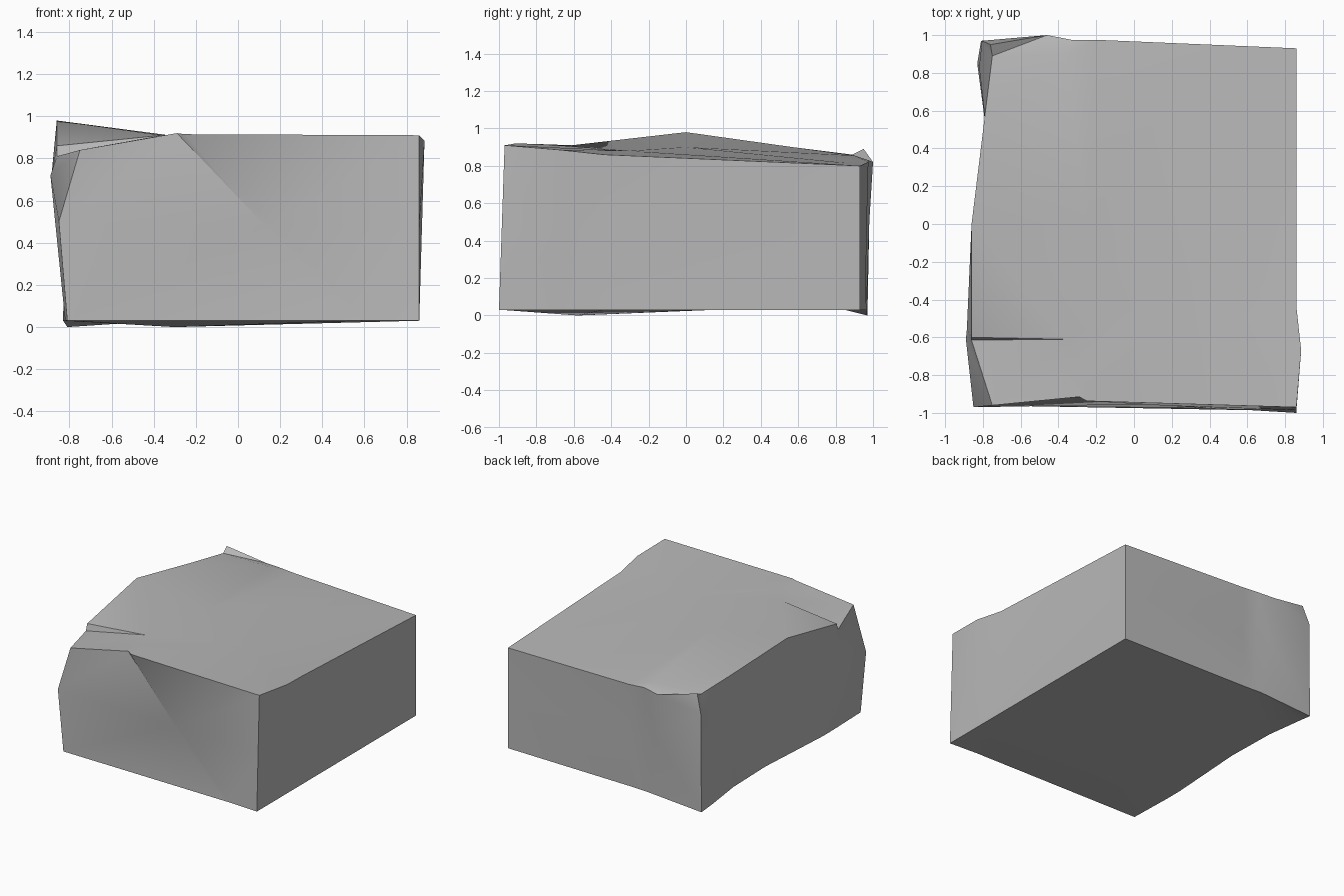
import bpy
import bmesh
import math
from mathutils import Vector
from mathutils.geometry import delaunay_2d_cdt

default_cube = bpy.data.objects.get("Cube")
if default_cube:
    bpy.data.objects.remove(default_cube, do_unlink=True)

# Each side of the block is a row of stations, counterclockwise from above:
# (foot x, foot y), (rim x, rim y, rim z), and an optional bulge point between
front_side = [
    ((-.81, -.96), (-.75, -.96, .84), (-.85, -.97, .50)),
    ((.58, -.985), (-.29, -.915, .92), (.13, -.953, .48)),
    ((.61, -.985), (-.25, -.937, .915), (.16, -.961, .48)),
]
right_side = [
    ((.86, -1.0), (.86, -.97, .91)),
    ((.86, -.67), (.885, -.67, .885)),
    ((.86, -.44), (.86, -.44, .86)),
]
back_side = [
    ((.86, .93), (.86, .93, .80)),
    ((-.18, .955), (-.20, .975, .82)),
    ((-.30, .96), (-.33, .975, .83), (-.32, .96, .50)),
    ((-.36, .965), (-.46, 1.0, .82), (-.42, .98, .50)),
]
left_side = [
    ((-.81, .97), (-.76, .95, .89), (-.805, .97, .75)),
    ((-.83, .85), (-.75, .89, .86), (-.82, .83, .60)),
    ((-.79, .55), (-.79, .57, .90)),
    ((-.78, .15), (-.86, .00, .98), (-.83, .05, .60)),
    ((-.82, -.48), (-.86, -.60, .86), (-.885, -.56, .72)),
    ((-.82, -.61), (-.86, -.615, .81), (-.89, -.61, .72)),
]
stations = front_side + right_side + back_side + left_side

# Loose points inside the worn top and the uneven underside
top_points = [
    (-.36, -.61, .91), (-.28, -.75, .915), (-.25, .0, .90),
    (.30, -.30, .88), (-.36, .90, .855), (.30, .86, .815),
]
under_points = [(-.30, -.58, .0), (.20, .20, .035)]


def foot_height(x, y):
    """The underside sags at the back corner of the chipped side."""
    return .0 if x < -.8 and y > .9 else .03


def cap(bm, rim, inner):
    """Close a loop of vertices with triangles that use the inner points."""
    verts = rim + [bm.verts.new(p) for p in inner]
    count = len(rim)
    edges = [(i, (i + 1) % count) for i in range(count)]
    flat = [Vector(v.co[:2]) for v in verts]
    result = delaunay_2d_cdt(flat, edges, [], 1, 1e-6)
    sources, triangles = result[3], result[2]
    for triangle in triangles:
        bm.faces.new([verts[sources[i][0]] for i in triangle])


def between(foot, rim):
    return tuple((a + b) / 2 for a, b in zip(foot, rim))


# Stone block: three rings of vertices joined by side faces, then two caps
bm = bmesh.new()
rings = [[], [], []]
for station in stations:
    (x, y), rim = station[:2]
    foot = (x, y, foot_height(x, y))
    middle = station[2] if len(station) > 2 else between(foot, rim)
    for ring, point in zip(rings, (foot, middle, rim)):
        ring.append(bm.verts.new(point))

for lower, upper in zip(rings, rings[1:]):
    for i in range(len(lower)):
        j = (i + 1) % len(lower)
        bm.faces.new((lower[i], lower[j], upper[j], upper[i]))

cap(bm, rings[2], top_points)
cap(bm, rings[0], under_points)
bmesh.ops.triangulate(bm, faces=[f for f in bm.faces if len(f.verts) > 3])
bmesh.ops.recalc_face_normals(bm, faces=bm.faces)

mesh = bpy.data.meshes.new("stone_block")
bm.to_mesh(mesh)
bm.free()
block = bpy.data.objects.new("stone_block", mesh)
bpy.context.collection.objects.link(block)

# Plain grey stone
stone = bpy.data.materials.new("grey_stone")
stone.use_nodes = True
colour = (.48, .48, .48, 1)
stone.diffuse_color = colour
shader = next(n for n in stone.node_tree.nodes if n.type == "BSDF_PRINCIPLED")
shader.inputs["Base Color"].default_value = colour
mesh.materials.append(stone)

# Soft worn faces with crisp corners
bpy.ops.object.select_all(action="DESELECT")
block.select_set(True)
bpy.context.view_layer.objects.active = block
bpy.ops.object.shade_smooth_by_angle(angle=math.radians(30))
